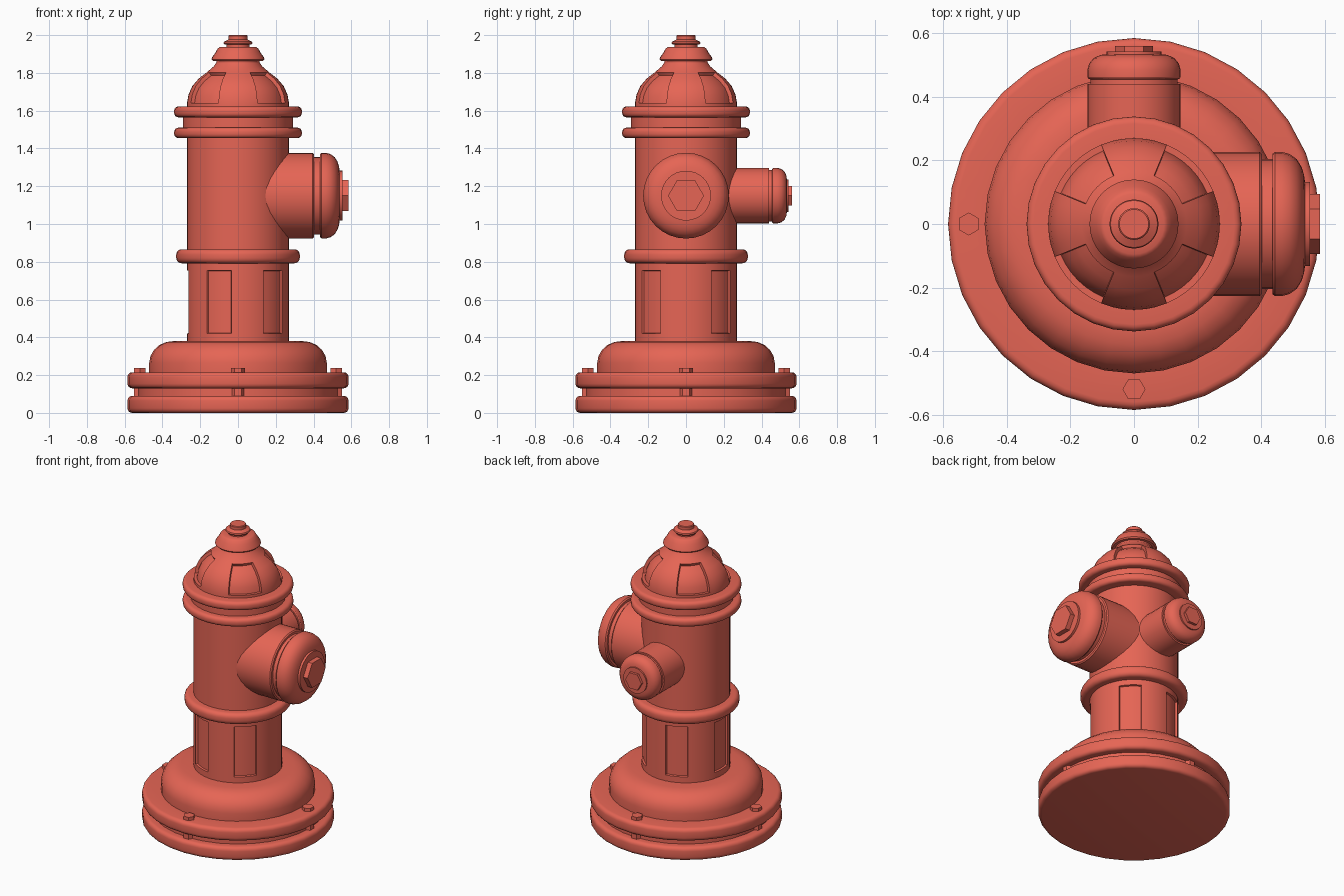
import bpy, bmesh, math
from mathutils import Matrix, Vector

if "Cube" in bpy.data.objects:
    bpy.data.objects.remove(bpy.data.objects["Cube"])

red = bpy.data.materials.new("red_paint")
red.diffuse_color = (0.79, 0.13, 0.09, 1)
red.use_nodes = True
red.node_tree.nodes["Principled BSDF"].inputs["Base Color"].default_value = red.diffuse_color


def rim(r, z0, z1, b):
    """Outer profile of a disc with rounded top and bottom edges."""
    q = [math.radians(a) for a in (0, 22.5, 45, 67.5, 90)]
    low = [(r - b + b * math.sin(a), z0 + b - b * math.cos(a)) for a in q]
    high = [(r - b + b * math.cos(a), z1 - b + b * math.sin(a)) for a in q]
    return low + high


def lathe(name, profile, segs=32, matrix=Matrix(), phase=0, recess=None):
    """Spin an (r, z) profile; recess = (centres, half width, z0, z1, depth)."""
    bm = bmesh.new()
    rings = []
    for r, z in profile:
        if r == 0:
            rings.append([bm.verts.new((0, 0, z))] * segs)
        else:
            rings.append([bm.verts.new((r * math.cos(a), r * math.sin(a), z)) for a in
                          (math.radians(phase) + 2 * math.pi * i / segs for i in range(segs))])
    for lo, hi in zip(rings, rings[1:]):
        for i in range(segs):
            j = (i + 1) % segs
            bm.faces.new(dict.fromkeys((lo[i], lo[j], hi[j], hi[i])))
    bm.normal_update()
    if recess:
        centres, half, z0, z1, depth = recess
        for c in centres:
            picked = []
            for f in bm.faces:
                m = f.calc_center_median()
                off = (math.degrees(math.atan2(m.y, m.x)) - c + 180) % 360 - 180
                if abs(off) < half and z0 < m.z < z1:
                    picked.append(f)
            bmesh.ops.inset_region(bm, faces=picked, thickness=0.003, depth=-depth,
                                   use_even_offset=True, use_boundary=True)
    bm.transform(matrix)
    mesh = bpy.data.meshes.new(name)
    bm.to_mesh(mesh)
    bm.free()
    mesh.materials.append(red)
    ob = bpy.data.objects.new(name, mesh)
    bpy.context.collection.objects.link(ob)
    return ob


# Base plates, groove and domed foot
lathe("base", [(0, 0)] + rim(0.585, 0, 0.09, 0.025) + [(0.53, 0.09), (0.53, 0.13)]
      + rim(0.585, 0.13, 0.215, 0.025)
      + [(0.47, 0.215), (0.47, 0.265), (0.464, 0.3), (0.445, 0.333), (0.415, 0.36),
         (0.38, 0.375), (0.34, 0.38), (0.26, 0.38)])

# Bolts around the base
for k in range(4):
    a = k * math.pi / 2
    lathe("base_bolt", [(0.036, 0.09), (0.036, 0.237), (0, 0.237)], 6,
          Matrix.Translation((0.52 * math.cos(a), 0.52 * math.sin(a), 0)), k * 90 + 90)

# Lower barrel with five recessed panels
lathe("lower_barrel", [(0.27, 0.37), (0.27, 0.42), (0.27, 0.755), (0.27, 0.82)], 48,
      recess=((45, 112.5, 180, -112.5, -45), 15, 0.42, 0.755, 0.012))

# Upper barrel and collars
lathe("upper_barrel", [(0.27, 0.82), (0.27, 1.47)], 48)
lathe("middle_collar", [(0.26, 0.792)] + rim(0.327, 0.792, 0.866, 0.028) + [(0.26, 0.866)])
lathe("top_collars", [(0.26, 1.455)] + rim(0.338, 1.455, 1.51, 0.022)
      + [(0.29, 1.51), (0.29, 1.565)] + rim(0.338, 1.565, 1.622, 0.022) + [(0.25, 1.622)])

# Bonnet with four recessed panels
lathe("bonnet", [(0.27, 1.61), (0.27, 1.64), (0.262, 1.685), (0.242, 1.73), (0.208, 1.77),
                 (0.165, 1.803), (0.128, 1.835), (0.115, 1.855), (0.115, 1.88)], 48,
      recess=((45, 135, 225, 315), 22.5, 1.64, 1.815, 0.02))

# Crown and finial on top
lathe("crown", [(0.1, 1.864), (0.133, 1.864), (0.14, 1.872), (0.137, 1.882), (0.118, 1.91),
                (0.107, 1.93), (0.095, 1.937), (0.06, 1.937), (0.06, 1.949), (0.072, 1.951),
                (0.077, 1.957), (0.074, 1.965), (0.05, 1.977), (0.05, 1.996), (0.046, 2.0),
                (0, 2.0)])

# Outlets: large on the right, small at the back
to_x = Matrix.Translation((0, 0, 1.15)) @ Matrix.Rotation(math.pi / 2, 4, 'Y')
to_y = Matrix.Translation((0, 0, 1.15)) @ Matrix.Rotation(-math.pi / 2, 4, 'X')
lathe("large_outlet", [(0.227, 0.14), (0.227, 0.395), (0.22, 0.402), (0.205, 0.402),
                       (0.205, 0.435), (0.22, 0.435), (0.227, 0.443), (0.227, 0.465),
                       (0.22, 0.49), (0.204, 0.512), (0.18, 0.527), (0.155, 0.535),
                       (0.132, 0.538), (0.132, 0.553), (0, 0.553)], 32, to_x)
lathe("large_outlet_nut", [(0.095, 0.54), (0.095, 0.585), (0, 0.585)], 6, to_x, 90)
lathe("small_outlet", [(0.147, 0.2), (0.147, 0.44), (0.137, 0.44), (0.137, 0.455),
                       (0.143, 0.457), (0.147, 0.463), (0.147, 0.485), (0.141, 0.505),
                       (0.127, 0.522), (0.105, 0.532), (0.086, 0.534), (0.086, 0.543),
                       (0, 0.543)], 32, to_y)
lathe("small_outlet_nut", [(0.06, 0.53), (0.06, 0.56), (0, 0.56)], 6, to_y)

# Smooth shading with sharp edges kept
for ob in bpy.context.collection.objects:
    ob.select_set(True)
    bpy.context.view_layer.objects.active = ob
bpy.ops.object.shade_smooth_by_angle(angle=math.radians(32))
